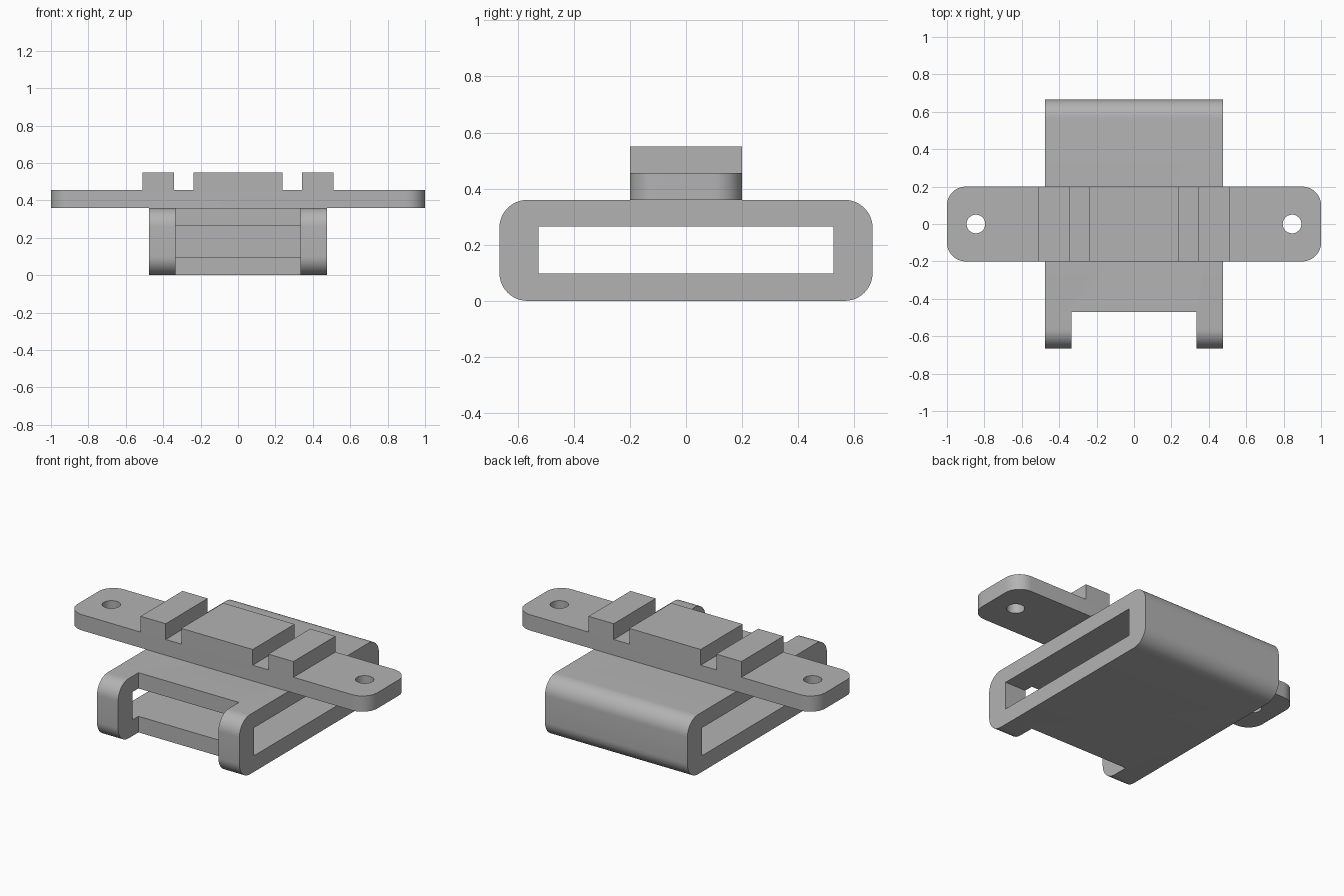
import bpy, bmesh, math
from mathutils import Vector

old = bpy.data.objects.get("Cube")
if old:
    bpy.data.objects.remove(old, do_unlink=True)

grey = bpy.data.materials.new("plain_grey")
grey.use_nodes = True
COLOUR = (0.45, 0.45, 0.45, 1)
grey.diffuse_color = COLOUR
grey.node_tree.nodes["Principled BSDF"].inputs["Base Color"].default_value = COLOUR


def make_object(name, bm):
    bmesh.ops.recalc_face_normals(bm, faces=bm.faces)
    mesh = bpy.data.meshes.new(name)
    bm.to_mesh(mesh)
    bm.free()
    mesh.materials.append(grey)
    obj = bpy.data.objects.new(name, mesh)
    bpy.context.collection.objects.link(obj)
    return obj


def extrude_profile(points, depth):
    """Extrude an (x, z) outline along y, centred on y = 0."""
    bm = bmesh.new()
    face = bm.faces.new([bm.verts.new((x, -depth / 2, z)) for x, z in points])
    out = bmesh.ops.extrude_face_region(bm, geom=[face])["geom"]
    verts = [g for g in out if isinstance(g, bmesh.types.BMVert)]
    bmesh.ops.translate(bm, verts=verts, vec=(0, depth, 0))
    return bm


def box(x, y, z):
    """Box from (low, high) pairs."""
    bm = extrude_profile([(x[0], z[0]), (x[1], z[0]), (x[1], z[1]), (x[0], z[1])], y[1] - y[0])
    bmesh.ops.translate(bm, verts=bm.verts, vec=(0, sum(y) / 2, 0))
    return bm


def round_edges(bm, axis, radius, reach=0):
    """Round the edges along one axis that lie at least reach from x = 0."""
    edges = []
    for e in bm.edges:
        d = (e.verts[1].co - e.verts[0].co).normalized()
        if abs(d[axis]) > 0.9 and abs(e.verts[0].co.x) > reach:
            edges.append(e)
    bmesh.ops.bevel(bm, geom=edges, offset=radius, segments=12, profile=0.5, affect='EDGES')


def cut(obj, *cutters):
    for c in cutters:
        c.hide_render = True
        mod = obj.modifiers.new("cut", 'BOOLEAN')
        mod.object = c
        mod.solver = 'EXACT'
    bpy.context.view_layer.objects.active = obj
    for mod in list(obj.modifiers):
        bpy.ops.object.modifier_apply(modifier=mod.name)
    for c in cutters:
        bpy.data.objects.remove(c, do_unlink=True)


def smooth(obj):
    bpy.ops.object.select_all(action='DESELECT')
    obj.select_set(True)
    bpy.context.view_layer.objects.active = obj
    bpy.ops.object.shade_smooth_by_angle(angle=math.radians(30))


# Strap loop: rounded sleeve, open sideways, notched at the front
W, D, H = 0.475, 0.665, 0.36
bm = box((-W, W), (-D, D), (0, H))
round_edges(bm, 0, 0.1)
loop = make_object("strap_loop", bm)
slot = make_object("slot_cutter", box((-1, 1), (-0.525, 0.525), (0.097, 0.265)))
notch = make_object("notch_cutter", box((-0.335, 0.335), (-1, -0.47), (-0.2, 0.6)))
cut(loop, slot, notch)
smooth(loop)

# Mounting plate: stepped profile with raised centre block and side blocks
TOP, STEP = 0.55, 0.455
half = [(1, H), (1, STEP), (0.51, STEP), (0.51, TOP), (0.342, TOP),
        (0.342, STEP), (0.238, STEP), (0.238, TOP)]
bm = extrude_profile(half + [(-x, z) for x, z in reversed(half)], 0.4)
round_edges(bm, 2, 0.1, 0.9)
plate = make_object("mounting_plate", bm)

# Screw holes near both ends
holes = []
for side in (-1, 1):
    bm = bmesh.new()
    bmesh.ops.create_cone(bm, cap_ends=True, segments=40, radius1=0.05, radius2=0.05, depth=0.4)
    bmesh.ops.translate(bm, verts=bm.verts, vec=Vector((0.845 * side, 0, 0.41)))
    holes.append(make_object("hole_cutter", bm))
cut(plate, *holes)
smooth(plate)
